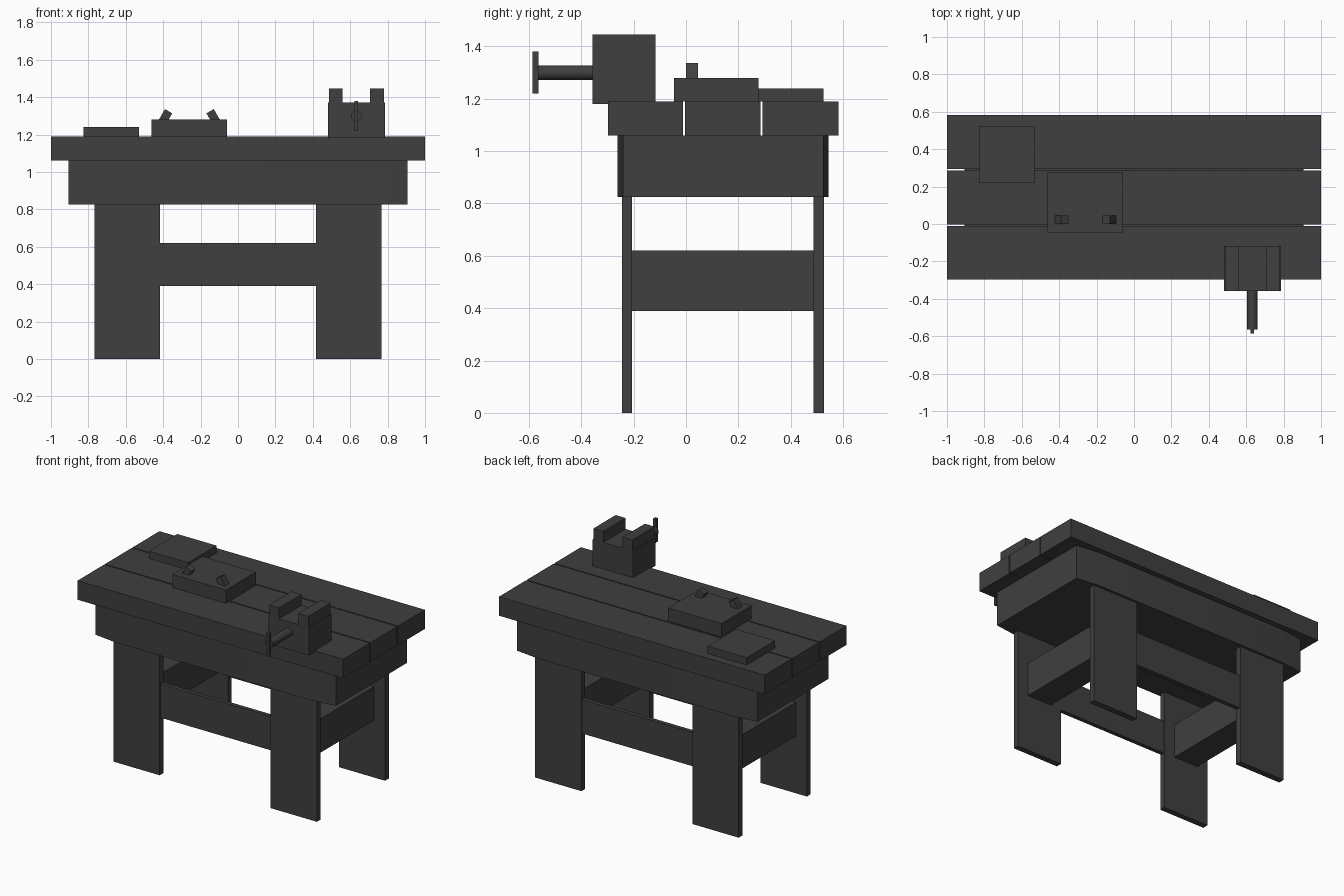
import bpy, bmesh, math
from mathutils import Matrix

if "Cube" in bpy.data.objects:
    bpy.data.objects.remove(bpy.data.objects["Cube"])

mat = bpy.data.materials.new("dark grey")
mat.diffuse_color = (0.05, 0.05, 0.05, 1)
mat.use_nodes = True
mat.node_tree.nodes["Principled BSDF"].inputs["Base Color"].default_value = mat.diffuse_color


def finish(name, bm):
    bmesh.ops.recalc_face_normals(bm, faces=bm.faces)
    me = bpy.data.meshes.new(name)
    bm.to_mesh(me)
    bm.free()
    me.materials.append(mat)
    ob = bpy.data.objects.new(name, me)
    bpy.context.collection.objects.link(ob)
    return ob


def box(name, x, y, z, tilt=0):
    """Box from (min, max) ranges, optionally tilted about its own y axis."""
    bm = bmesh.new()
    size = [r[1] - r[0] for r in (x, y, z)]
    mid = [(r[0] + r[1]) / 2 for r in (x, y, z)]
    m = (Matrix.Translation(mid) @ Matrix.Rotation(tilt, 4, 'Y')
         @ Matrix.Diagonal((*size, 1)))
    bmesh.ops.create_cube(bm, size=1, matrix=m)
    return finish(name, bm)


def smooth(ob, degrees):
    bpy.ops.object.select_all(action='DESELECT')
    ob.select_set(True)
    bpy.context.view_layer.objects.active = ob
    bpy.ops.object.shade_smooth_by_angle(angle=math.radians(degrees))


# Table top: three planks with narrow gaps
for y in [(-0.298, -0.011), (-0.003, 0.285), (0.293, 0.583)]:
    box("top_plank", (-1, 1), y, (1.06, 1.19))

# Apron: box with slightly drawn-in corners
bm = bmesh.new()
outline = [(-0.735, -0.262), (0.735, -0.262), (0.905, -0.24), (0.905, 0.525),
           (0.735, 0.545), (-0.735, 0.545), (-0.905, 0.525), (-0.905, -0.24)]
face = bm.faces.new([bm.verts.new((x, y, 0.825)) for x, y in outline])
ext = bmesh.ops.extrude_face_region(bm, geom=[face], use_keep_orig=True)
bmesh.ops.translate(bm, vec=(0, 0, 0.235),
                    verts=[v for v in ext["geom"] if isinstance(v, bmesh.types.BMVert)])
smooth(finish("apron", bm), 30)

# Legs and side stretchers, mirrored left and right
for s in (-1, 1):
    xs = sorted((s * 0.418, s * 0.766))
    box("front_leg", xs, (-0.245, -0.206), (0, 0.825))
    box("back_leg", xs, (0.487, 0.528), (0, 0.825))
    box("side_stretcher", sorted((s * 0.50, s * 0.685)), (-0.206, 0.487), (0.39, 0.62))

# Long stretchers
box("front_stretcher", (-0.418, 0.418), (-0.238, -0.21), (0.39, 0.62))
box("back_stretcher", (-0.418, 0.418), (0.492, 0.521), (0.39, 0.62))

# Flat board and block with two leaning pegs
box("flat_board", (-0.825, -0.53), (0.22, 0.525), (1.19, 1.24))
box("block", (-0.462, -0.06), (-0.045, 0.277), (1.19, 1.28))
for s in (-1, 1):
    cx = -0.26 + s * 0.132
    box("peg", (cx - 0.0225, cx + 0.0225), (0, 0.045), (1.256, 1.34),
        tilt=-s * math.radians(30)).location.z = -0.01

# Vise: body, two jaws, screw and handle
box("vise_body", (0.48, 0.785), (-0.357, -0.117), (1.18, 1.37))
for x in [(0.486, 0.56), (0.705, 0.78)]:
    box("vise_jaw", x, (-0.357, -0.117), (1.37, 1.445))
bm = bmesh.new()
bmesh.ops.create_cone(bm, cap_ends=True, segments=8, radius1=0.03, radius2=0.03, depth=0.22,
                      matrix=Matrix.Translation((0.632, -0.455, 1.30))
                      @ Matrix.Rotation(math.pi / 2, 4, 'X')
                      @ Matrix.Rotation(math.pi / 8, 4, 'Z'))
smooth(finish("vise_screw", bm), 50)
box("vise_handle", (0.622, 0.642), (-0.586, -0.563), (1.22, 1.38))
